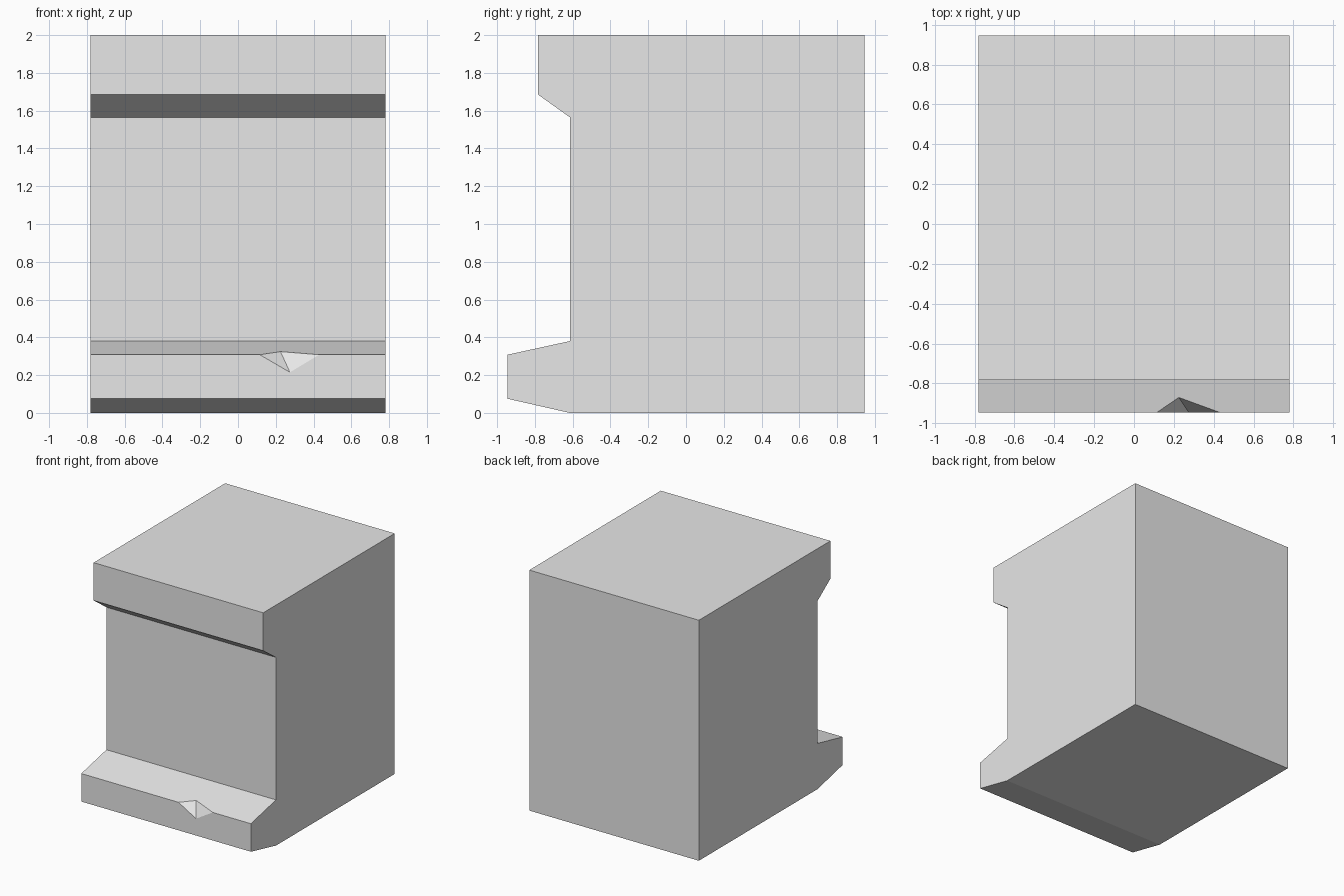
import bpy
import bmesh

cube = bpy.data.objects.get("Cube")
if cube:
    bpy.data.objects.remove(cube, do_unlink=True)

# Plain grey
grey = bpy.data.materials.new("plain_grey")
grey.use_nodes = True
colour = (0.8, 0.8, 0.8, 1)
grey.diffuse_color = colour
grey.node_tree.nodes["Principled BSDF"].inputs["Base Color"].default_value = colour

# Side profile (y, z), from the underside round the front to the back
HALF_WIDTH = 0.78
profile = [(-0.615, 0), (-0.945, 0.075), (-0.945, 0.308), (-0.615, 0.38),
           (-0.615, 1.565), (-0.783, 1.685), (-0.783, 2), (0.945, 2), (0.945, 0)]
LIP = 2  # profile index of the chipped front edge

bm = bmesh.new()
right = [bm.verts.new((-HALF_WIDTH, y, z)) for y, z in profile]
left = [bm.verts.new((HALF_WIDTH, y, z)) for y, z in profile]

# Chip in the lower lip: two ends on the edge, one point on the slope, one on the front
lip_y, lip_z = profile[LIP]
back_y, back_z = profile[LIP + 1]
chip_y = -0.87
chip_z = lip_z + (back_z - lip_z) * (chip_y - lip_y) / (back_y - lip_y)
chip_right = bm.verts.new((0.115, lip_y, lip_z))
chip_left = bm.verts.new((0.43, lip_y, lip_z))
chip_top = bm.verts.new((0.225, chip_y, chip_z))
chip_low = bm.verts.new((0.275, lip_y, 0.215))

# Strips between the two sides, with the chip cut from the lip's front and slope
count = len(profile)
for i in range(count):
    j = (i + 1) % count
    if i == LIP - 1:
        strip = [right[i], left[i], left[j], chip_left, chip_low, chip_right, right[j]]
    elif i == LIP:
        strip = [right[i], chip_right, chip_top, chip_left, left[i], left[j], right[j]]
    else:
        strip = [right[i], left[i], left[j], right[j]]
    bm.faces.new(strip)

# Chip facets and the two flat sides
bm.faces.new((chip_right, chip_low, chip_top))
bm.faces.new((chip_low, chip_left, chip_top))
bm.faces.new(right)
bm.faces.new(left[::-1])
bmesh.ops.recalc_face_normals(bm, faces=bm.faces)

mesh = bpy.data.meshes.new("chipped_block")
bm.to_mesh(mesh)
bm.free()
mesh.materials.append(grey)
block = bpy.data.objects.new("chipped_block", mesh)
bpy.context.collection.objects.link(block)
